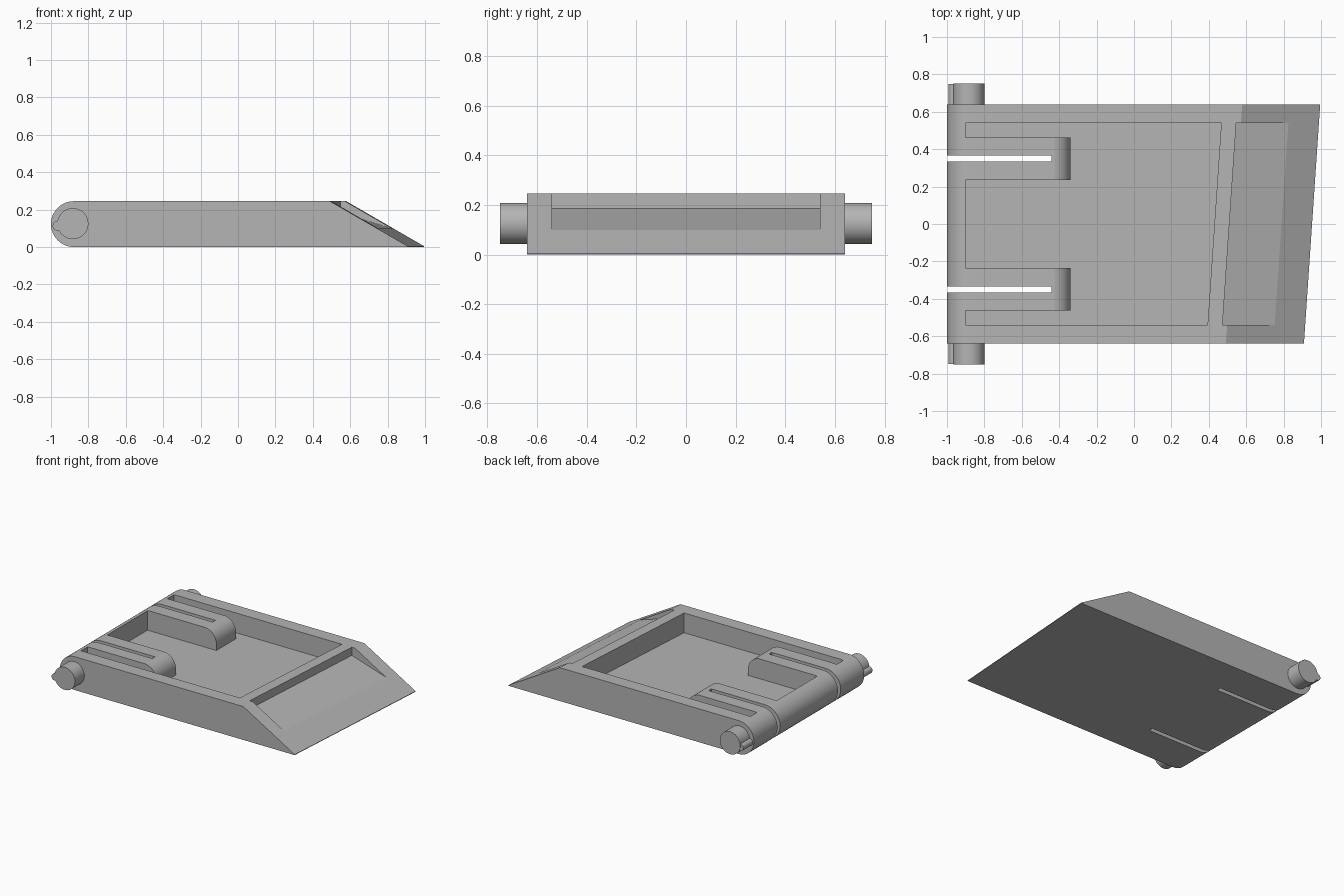
import bpy, bmesh, math
from math import cos, sin, pi

cube = bpy.data.objects.get("Cube")
if cube:
    bpy.data.objects.remove(cube, do_unlink=True)

grey = bpy.data.materials.new("plain_grey")
grey.use_nodes = True
GREY = (0.46, 0.46, 0.46, 1)
grey.diffuse_color = GREY
grey.node_tree.nodes["Principled BSDF"].inputs["Base Color"].default_value = GREY

TOP, HALF_W, INNER_W = 0.245, 0.64, 0.54
SKEW = 0.068          # x shift of the front edge per unit of y


def arc(cx, cz, r, start, end, n):
    return [(cx + r * cos(start + (end - start) * i / n),
             cz + r * sin(start + (end - start) * i / n)) for i in range(n + 1)]


def prism(name, profile, y0, y1, skew_from=9.0):
    """Extrude an (x, z) profile along y; points beyond skew_from follow the skewed front."""
    bm = bmesh.new()
    rings = [[bm.verts.new((x + (SKEW * y if x > skew_from else 0), y, z))
              for x, z in profile] for y in (y0, y1)]
    n = len(profile)
    bm.faces.new(rings[0])
    bm.faces.new(rings[1][::-1])
    for i in range(n):
        j = (i + 1) % n
        bm.faces.new((rings[0][j], rings[0][i], rings[1][i], rings[1][j]))
    bmesh.ops.recalc_face_normals(bm, faces=bm.faces)
    mesh = bpy.data.meshes.new(name)
    bm.to_mesh(mesh)
    bm.free()
    obj = bpy.data.objects.new(name, mesh)
    bpy.context.collection.objects.link(obj)
    mesh.materials.append(grey)
    return obj


def box(x0, x1, z0, z1):
    return [(x0, z0), (x1, z0), (x1, z1), (x0, z1)]


def cut(target, cutter):
    """Subtract the cutter, apply, and remove it."""
    mod = target.modifiers.new("cut", 'BOOLEAN')
    mod.operation, mod.solver, mod.object = 'DIFFERENCE', 'EXACT', cutter
    bpy.context.view_layer.objects.active = target
    bpy.ops.object.modifier_apply(modifier=mod.name)
    bpy.data.objects.remove(cutter, do_unlink=True)


def smooth(obj):
    bpy.ops.object.select_all(action='DESELECT')
    obj.select_set(True)
    bpy.context.view_layer.objects.active = obj
    bpy.ops.object.shade_smooth_by_angle(angle=math.radians(11))


# Flap body: rounded hinge end, slanted skewed front ramp
r = TOP / 2
profile = arc(-1 + r, r, r, pi / 2, 3 * pi / 2, 24)
profile += [(0.952, 0), (0.952, 0.004), (0.535, TOP)]
body = prism("flap_body", profile, -HALF_W, HALF_W, 0)

# Open pocket, leaving two round-tipped fingers standing
pocket = prism("pocket_cutter", box(-0.9, 0.43, 0.1, 0.35), -INNER_W, INNER_W, 0)
finger = [(-0.95, 0.05), (-0.34, 0.05)]
finger += arc(-0.44, 0.146, 0.1, 0, pi / 2, 12) + [(-0.44, 0.4), (-0.95, 0.4)]
for side in (-1, 1):
    cut(pocket, prism("finger_shape", finger, side * 0.235, side * 0.463))
cut(body, pocket)

# Shallow wedge recess in the ramp
wedge = [(0.51, 0.185), (0.777, 0.102), (0.9, 0.0635), (0.9, 0.35), (0.51, 0.35)]
cut(body, prism("ramp_cutter", wedge, -INNER_W, INNER_W, 0))

# Through slots splitting each finger
for side in (-1, 1):
    cut(body, prism("slot_cutter", box(-1.1, -0.44, -0.1, 0.4), side * 0.335, side * 0.367))
smooth(body)

# Hinge pins with a small locating key
for side, label in ((-1, "right"), (1, "left")):
    pin = prism(label + "_hinge_pin", arc(-0.883, 0.125, 0.083, 0, 2 * pi * 47 / 48, 47),
                side * 0.62, side * 0.75)
    smooth(pin)
    key_profile = [(-0.9, 0.138)] + arc(-0.966, 0.113, 0.025, pi / 2, 3 * pi / 2, 16)
    key_profile += [(-0.9, 0.088)]
    smooth(prism(label + "_pin_key", key_profile, side * 0.62, side * 0.749))
